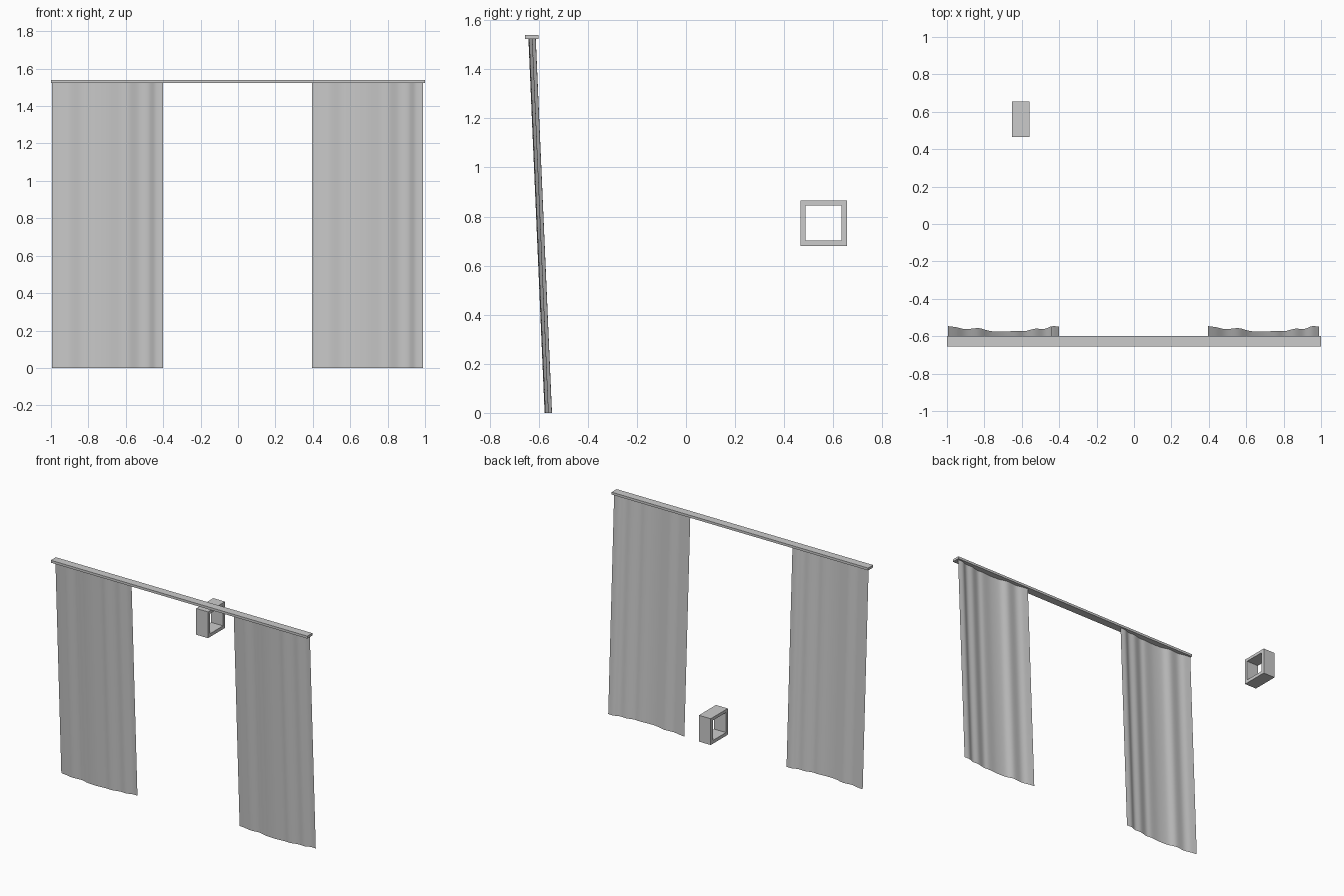
import bpy, bmesh
from mathutils import Vector

if "Cube" in bpy.data.objects:
    bpy.data.objects.remove(bpy.data.objects["Cube"])

def obj_from_bmesh(name, bm):
    me = bpy.data.meshes.new(name)
    bm.to_mesh(me)
    bm.free()
    ob = bpy.data.objects.new(name, me)
    bpy.context.collection.objects.link(ob)
    return ob

def box(name, lo, hi):
    bm = bmesh.new()
    bmesh.ops.create_cube(bm, size=1)
    lo, hi = Vector(lo), Vector(hi)
    for v in bm.verts:
        v.co = Vector([(lo[i] + hi[i]) / 2 + v.co[i] * (hi[i] - lo[i]) for i in range(3)])
    return obj_from_bmesh(name, bm)

def smooth_path(pts, steps=6):
    # Catmull-Rom through the profile points
    p = [Vector(q) for q in pts]
    p = [2 * p[0] - p[1]] + p + [2 * p[-1] - p[-2]]
    out = []
    for a, b, c, d in zip(p, p[1:], p[2:], p[3:]):
        for i in range(steps):
            t = i / steps
            out.append(0.5 * (2 * b + (c - a) * t + (2 * a - 5 * b + 4 * c - d) * t * t
                              + (3 * b - a - 3 * c + d) * t ** 3))
    return out + [p[-2]]

# Curtain: wavy bottom edge, leaning towards the rail at the top
FOLDS = [(-0.995, -0.546), (-0.95, -0.552), (-0.9, -0.562), (-0.83, -0.557),
         (-0.77, -0.572), (-0.7, -0.576), (-0.63, -0.571), (-0.585, -0.573),
         (-0.53, -0.56), (-0.48, -0.561), (-0.44, -0.547), (-0.4, -0.548)]
TOP, LEAN, ROWS = 1.525, 0.066, 8

def curtain(name, dx):
    bm = bmesh.new()
    path = smooth_path(FOLDS)
    rows = []
    for r in range(ROWS + 1):
        f = r / ROWS
        rows.append([bm.verts.new((p.x + dx, p.y - LEAN * f, TOP * f)) for p in path])
    for lower, upper in zip(rows, rows[1:]):
        for i in range(len(path) - 1):
            bm.faces.new((lower[i], lower[i + 1], upper[i + 1], upper[i])).smooth = True
    return obj_from_bmesh(name, bm)

curtain("curtain_left", 0)
curtain("curtain_right", 1.39)

# Curtain rail
box("curtain_rail", (-1, -0.656, 1.523), (1, -0.6, 1.54))

# Square open wall shelf: four-sided tube open along x
bm = bmesh.new()
def ring(x, y0, y1, z0, z1):
    return [bm.verts.new((x, y, z)) for y, z in ((y0, z0), (y1, z0), (y1, z1), (y0, z1))]
outer, inner = (0.466, 0.656, 0.68, 0.865), (0.486, 0.633, 0.703, 0.844)
loops = [ring(-0.652, *outer), ring(-0.56, *outer), ring(-0.56, *inner), ring(-0.652, *inner)]
for k in range(4):
    a, b = loops[k], loops[(k + 1) % 4]
    for i in range(4):
        j = (i + 1) % 4
        bm.faces.new((a[i], a[j], b[j], b[i]))
bmesh.ops.recalc_face_normals(bm, faces=bm.faces)
obj_from_bmesh("open_box_shelf", bm)
